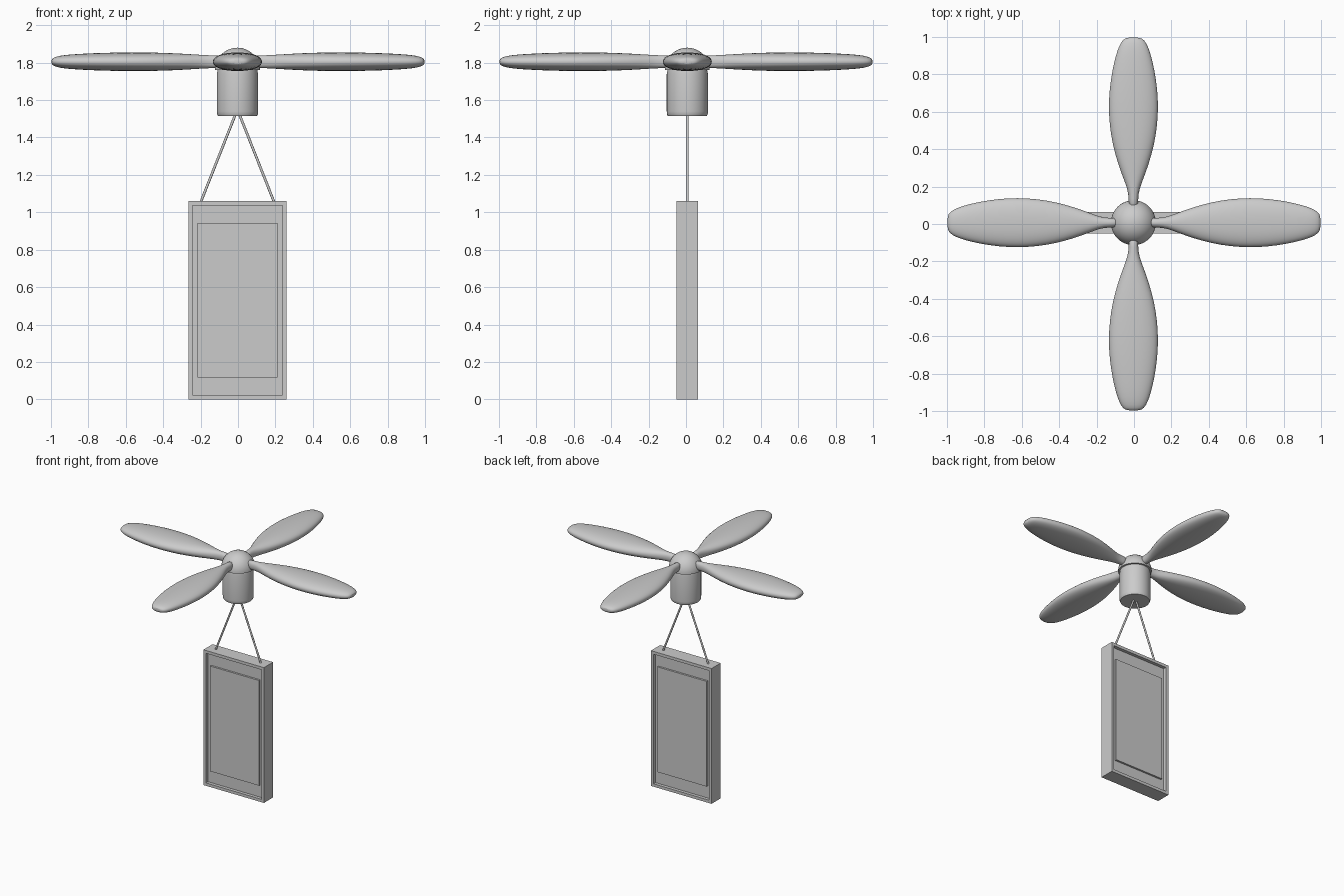
import bpy, bmesh
from math import sin, cos, pi, copysign
from mathutils import Vector

if "Cube" in bpy.data.objects:
    bpy.data.objects.remove(bpy.data.objects["Cube"])

CX, CY = -0.003, 0.007   # rotor axis
HUB_Z = 1.76


def finish(bm, name, smooth=True):
    bmesh.ops.recalc_face_normals(bm, faces=bm.faces)
    me = bpy.data.meshes.new(name)
    bm.to_mesh(me)
    bm.free()
    ob = bpy.data.objects.new(name, me)
    bpy.context.collection.objects.link(ob)
    if smooth:
        bpy.ops.object.select_all(action='DESELECT')
        ob.select_set(True)
        bpy.context.view_layer.objects.active = ob
        bpy.ops.object.shade_smooth_by_angle(angle=0.7)
    return ob


def lathe(name, profile, seg=48):
    bm = bmesh.new()
    vs = [bm.verts.new((r, 0, z)) for r, z in profile]
    es = [bm.edges.new(p) for p in zip(vs, vs[1:])]
    bmesh.ops.spin(bm, geom=vs + es, cent=(0, 0, 0), axis=(0, 0, 1), angle=2 * pi, steps=seg)
    bmesh.ops.remove_doubles(bm, verts=bm.verts, dist=1e-4)
    ob = finish(bm, name)
    ob.location = (CX, CY, 0)
    return ob


def rod(name, a, b, r):
    a, b = Vector(a), Vector(b)
    bm = bmesh.new()
    bmesh.ops.create_cone(bm, cap_ends=True, segments=16, radius1=r, radius2=r, depth=(b - a).length)
    ob = finish(bm, name)
    ob.location = (a + b) / 2
    ob.rotation_euler = (b - a).to_track_quat('Z', 'Y').to_euler()


# blade stations: radius, half width, half thickness
STATIONS = [(0.08, .026, .034), (0.13, .025, .034), (0.18, .031, .036), (0.24, .055, .040),
            (0.32, .084, .045), (0.42, .112, .049), (0.52, .128, .050), (0.62, .134, .050),
            (0.72, .129, .048), (0.82, .114, .044), (0.90, .095, .039), (0.95, .078, .033),
            (0.985, .058, .024), (0.998, .034, .012)]


def blade(name, angle, length):
    bm = bmesh.new()
    n, rings = 24, []
    for r, w, t in STATIONS:
        ring = []
        for i in range(n):
            a = 2 * pi * i / n
            c, s = cos(a), sin(a)
            # slightly squared oval section
            ring.append(bm.verts.new((r * length, w * copysign(abs(c) ** .9, c),
                                      t * copysign(abs(s) ** .9, s))))
        rings.append(ring)
    for p, q in zip(rings, rings[1:]):
        for i in range(n):
            bm.faces.new((p[i], p[(i + 1) % n], q[(i + 1) % n], q[i]))
    bm.faces.new(rings[0])
    bm.faces.new(rings[-1])
    ob = finish(bm, name)
    ob.location = (CX, CY, 1.805)
    ob.rotation_euler.z = angle
    ob.modifiers.new("smooth", 'SUBSURF').levels = 1
    ob.modifiers["smooth"].render_levels = 1


# four blades, reaching exactly to the unit square
for i, (label, ln) in enumerate([("right", 1 - CX), ("back", 1 - CY), ("left", 1 + CX), ("front", 1 + CY)]):
    blade("blade_" + label, i * pi / 2, ln)

# domed hub cap and motor housing
dome = [(0.12 * cos(pi / 2 * i / 14), HUB_Z + 0.12 * sin(pi / 2 * i / 14)) for i in range(14)]
lathe("hub_dome", [(0, HUB_Z)] + dome + [(0, HUB_Z + 0.12)])
lathe("motor_housing", [(0, 1.515), (0.104, 1.515), (0.109, 1.525), (0.110, 1.54),
                        (0.110, 1.74), (0.106, 1.76), (0, 1.76)])

# suspension rods
for label, s in (("left", -1), ("right", 1)):
    rod("hanger_rod_" + label, (CX + s * 0.198, CY, 1.05), (CX + s * 0.008, CY, 1.53), 0.007)

# sign panel: box with a recess and raised inner board on both faces
bm = bmesh.new()
bmesh.ops.create_cube(bm, size=1)
bmesh.ops.scale(bm, vec=(0.525, 0.113, 1.06), verts=bm.verts)
bm.normal_update()
for f in [f for f in bm.faces if abs(f.normal.y) > .9]:
    out = f.normal.copy()
    bmesh.ops.inset_region(bm, faces=[f], thickness=0.032)
    for inset, push in ((0, -0.025), (0.038, 0)):
        if push:
            g = bmesh.ops.extrude_discrete_faces(bm, faces=[f])
            f = g['faces'][0]
            bmesh.ops.translate(bm, vec=out * push, verts=f.verts)
        if inset:
            # inner board is inset further at top and bottom
            bmesh.ops.inset_region(bm, faces=[f], thickness=inset)
            for v in f.verts:
                v.co.z = copysign(0.412, v.co.z)
    f = bmesh.ops.extrude_discrete_faces(bm, faces=[f])['faces'][0]
    bmesh.ops.translate(bm, vec=out * 0.015, verts=f.verts)
panel = finish(bm, "sign_panel", smooth=False)
panel.location = (CX, CY, 0.53)
